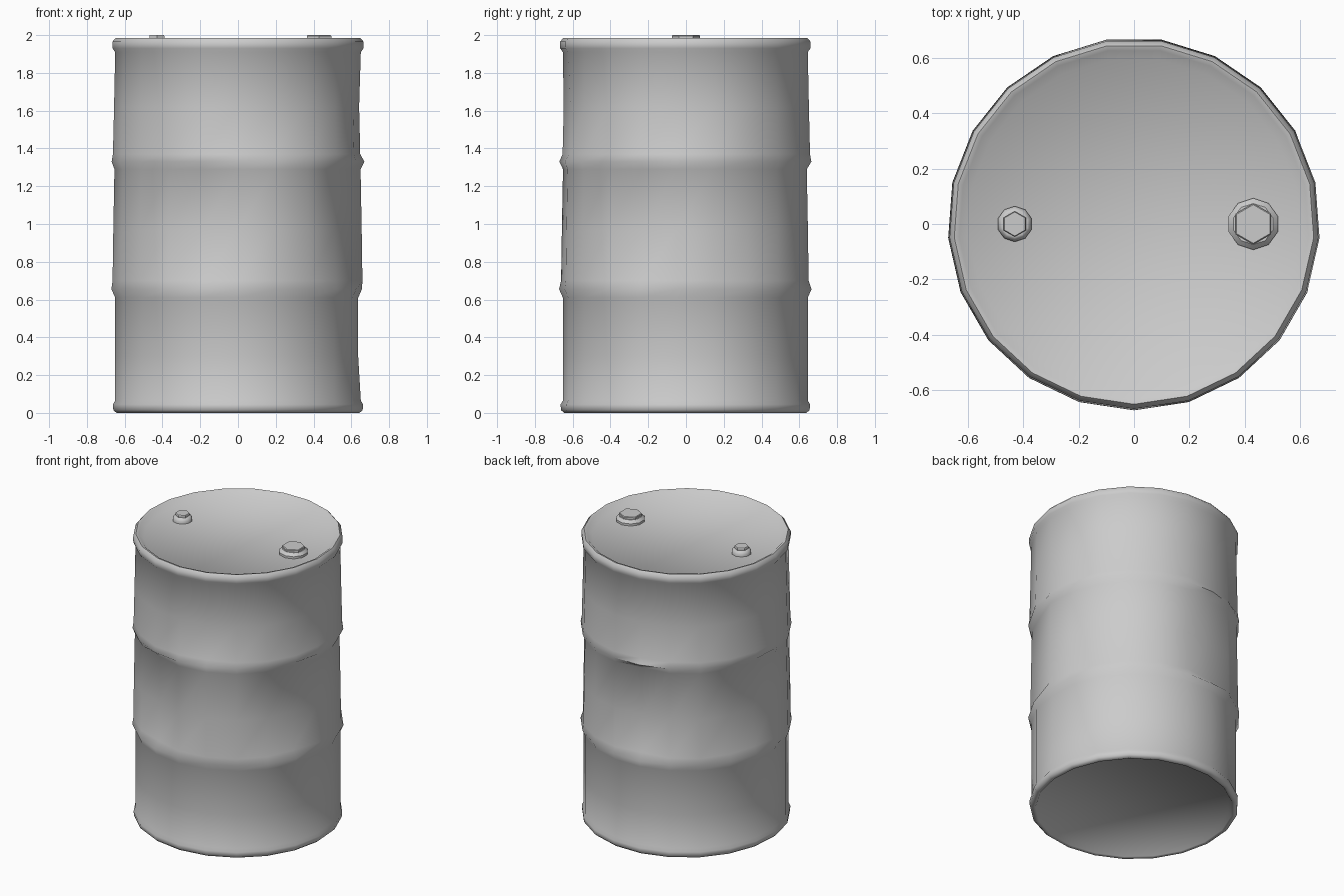
import bpy, bmesh, math

if "Cube" in bpy.data.objects:
    bpy.data.objects.remove(bpy.data.objects["Cube"])


def lathe(name, profile, sides, centre=(0, 0), start=-90, dents=(), angle=40):
    """Revolve (radius, z) points; dents = (angle, half width, z low, z high, depth)."""
    bm = bmesh.new()
    rings = []
    for r, z in profile:
        ring = []
        for i in range(sides):
            deg = start + 360 * i / sides
            rr = r
            for a, w, z0, z1, depth in dents:
                off = abs((deg - a + 180) % 360 - 180)
                if off < w and z0 <= z <= z1:
                    rr -= depth * math.cos(math.pi / 2 * off / w)
            t = math.radians(deg)
            ring.append(bm.verts.new((centre[0] + rr * math.cos(t),
                                      centre[1] + rr * math.sin(t), z)))
        rings.append(ring)
    for a, b in zip(rings, rings[1:]):
        for i in range(sides):
            j = (i + 1) % sides
            bm.faces.new((a[i], a[j], b[j], b[i]))
    bm.faces.new(rings[0][::-1])
    bm.faces.new(rings[-1])
    mesh = bpy.data.meshes.new(name)
    bm.to_mesh(mesh)
    bm.free()
    ob = bpy.data.objects.new(name, mesh)
    bpy.context.collection.objects.link(ob)
    bpy.ops.object.select_all(action='DESELECT')
    bpy.context.view_layer.objects.active = ob
    ob.select_set(True)
    bpy.ops.object.shade_smooth_by_angle(angle=math.radians(angle))
    return ob


# Drum: recessed base, bottom rim, two stepped ribs, top rim and sunken lid
drum_profile = [
    (0.605, 0.035), (0.625, 0.005), (0.645, 0.0), (0.662, 0.015),
    (0.664, 0.045), (0.652, 0.065), (0.652, 0.30), (0.652, 0.61),
    (0.672, 0.655), (0.666, 0.70), (0.662, 0.97), (0.656, 1.29),
    (0.671, 1.33), (0.664, 1.37), (0.658, 1.62), (0.652, 1.91),
    (0.666, 1.93), (0.667, 1.965), (0.65, 1.985), (0.632, 1.98),
    (0.60, 1.95),
]

# Shallow knocks in the sheet metal, one set per section
dents = [
    (-108, 20, 0.69, 1.30, 0.030),
    (-22, 20, 0.69, 1.30, 0.030),
    (22, 18, 0.69, 1.30, 0.012),
    (98, 20, 0.69, 1.30, 0.035),
    (162, 18, 0.69, 1.30, 0.025),
    (-75, 25, 1.36, 1.70, 0.018),
    (-5, 20, 1.36, 1.70, 0.015),
    (105, 20, 1.36, 1.70, 0.015),
    (0, 18, 0.25, 0.66, 0.015),
]
lathe("drum_body", drum_profile, 21, dents=dents, angle=60)


# Bung caps: round flange with a hexagonal plug on top
def bung(name, x, flange, plug):
    lathe(name + "_flange", [(flange, 1.945), (flange, 1.965),
                             (flange * 0.82, 1.982), (plug, 1.984)],
          10, (x, 0))
    lathe(name + "_plug", [(plug, 1.96), (plug, 1.996), (plug * 0.94, 2.0)],
          6, (x, 0), angle=25)


bung("large_bung", 0.43, 0.093, 0.074)
bung("small_bung", -0.43, 0.064, 0.046)
